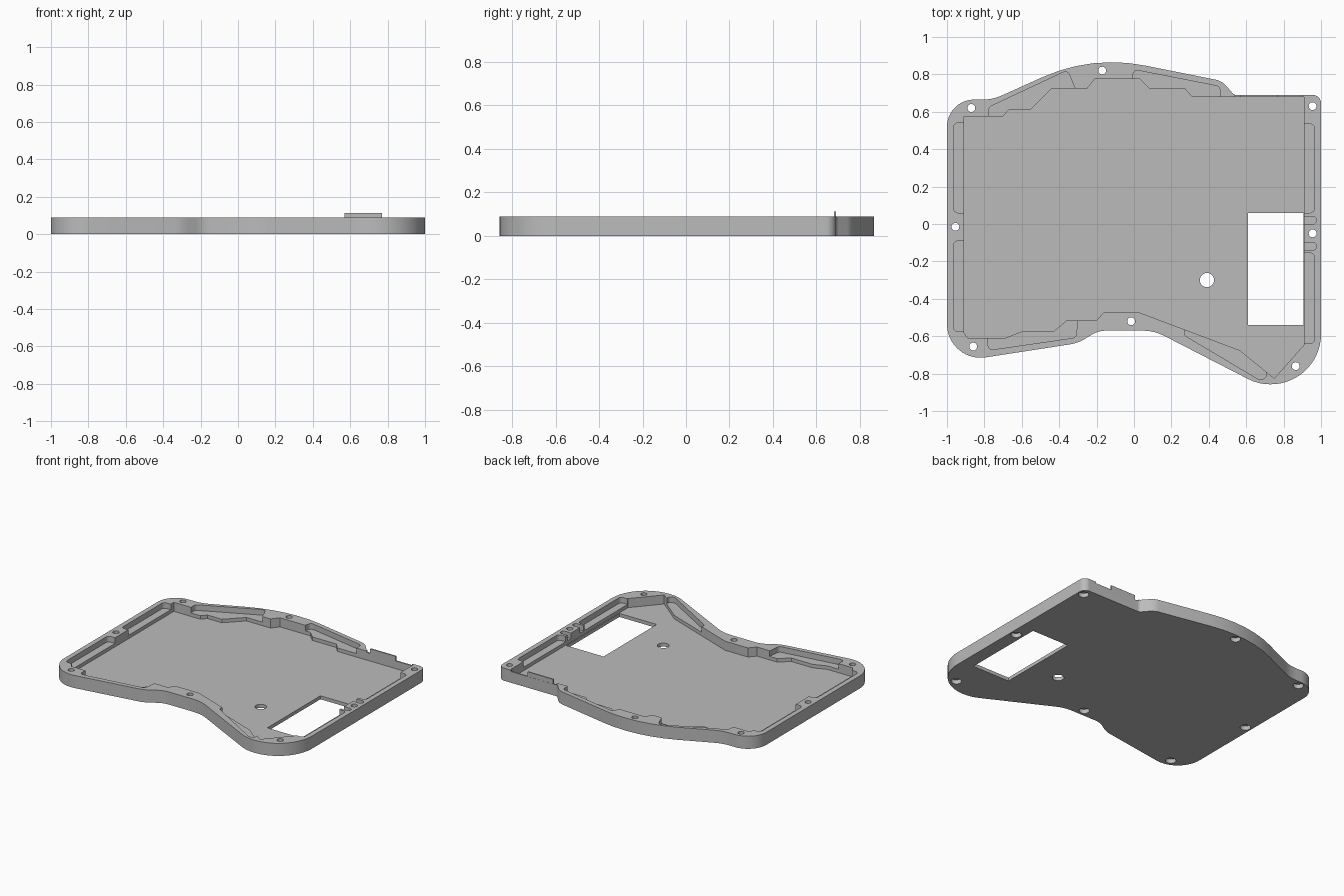
import bpy, bmesh, math
from mathutils import Vector

cube = bpy.data.objects.get("Cube")
if cube:
    bpy.data.objects.remove(cube)

HEIGHT, FLOOR, LEDGE = 0.09, 0.025, 0.05
TOP = HEIGHT + 0.05

grey = bpy.data.materials.new("plain grey")
grey.use_nodes = True
grey.diffuse_color = (0.5, 0.5, 0.5, 1)
grey.node_tree.nodes["Principled BSDF"].inputs["Base Color"].default_value = (0.5, 0.5, 0.5, 1)


def rounded(corners):
    """Anticlockwise outline from (x, y[, radius]) corners, with filleted corners."""
    out, n = [], len(corners)
    for i, c in enumerate(corners):
        p = Vector(c[:2])
        r = c[2] if len(c) > 2 else 0
        if not r:
            out.append(p)
            continue
        a = (Vector(corners[i - 1][:2]) - p).normalized()
        b = (Vector(corners[(i + 1) % n][:2]) - p).normalized()
        half = a.angle(b) / 2
        centre = p + (a + b).normalized() * (r / math.sin(half))
        start = p + a * (r / math.tan(half)) - centre
        end = p + b * (r / math.tan(half)) - centre
        a0 = math.atan2(start.y, start.x)
        sweep = math.atan2(start.x * end.y - start.y * end.x, start.dot(end))
        steps = max(4, int(abs(sweep) / 0.1))
        for k in range(steps + 1):
            t = a0 + sweep * k / steps
            out.append(centre + Vector((math.cos(t), math.sin(t))) * r)
    area = sum(out[i - 1].x * p.y - out[i - 1].y * p.x for i, p in enumerate(out))
    return out if area > 0 else out[::-1]


def prism(name, corners, z0, z1):
    """Closed solid with the outline as its base, from z0 to z1."""
    bm = bmesh.new()
    outline = rounded(corners)
    low = [bm.verts.new((p.x, p.y, z0)) for p in outline]
    high = [bm.verts.new((p.x, p.y, z1)) for p in outline]
    bm.faces.new(low[::-1])
    bm.faces.new(high)
    for i in range(len(outline)):
        bm.faces.new((low[i - 1], low[i], high[i], high[i - 1]))
    mesh = bpy.data.meshes.new(name)
    bm.to_mesh(mesh)
    bm.free()
    mesh.materials.append(grey)
    obj = bpy.data.objects.new(name, mesh)
    bpy.context.collection.objects.link(obj)
    return obj


def box(x0, x1, y0, y1):
    return [(x0, y0), (x1, y0), (x1, y1), (x0, y1)]


def disc(x, y, r, n=24):
    return [(x + r * math.cos(k * math.tau / n), y + r * math.sin(k * math.tau / n)) for k in range(n)]


def width(mesh):
    xs = [v.co.x for v in mesh.vertices] or [0]
    return max(xs) - min(xs)


def cut(body, corners, z0, z1):
    """Subtract a prism, keeping the first solver's result that leaves the body whole."""
    cutter = prism("cutter", corners, z0, z1)
    cutter.hide_render = True
    mod = body.modifiers.new("cut", 'BOOLEAN')
    mod.operation, mod.object = 'DIFFERENCE', cutter
    result = body.data
    for solver in ('EXACT', 'MANIFOLD', 'FLOAT'):
        mod.solver = solver
        bpy.context.view_layer.update()
        shape = body.evaluated_get(bpy.context.evaluated_depsgraph_get())
        mesh = bpy.data.meshes.new_from_object(shape)
        if abs(width(mesh) - width(body.data)) < 0.001 and len(mesh.polygons) > len(body.data.polygons):
            result = mesh
            break
    body.modifiers.clear()
    body.data = result
    bpy.data.objects.remove(cutter)


# Outer shell of the case
case = prism("case_tray", [
    (-1, 0.665, 0.145), (-0.756, 0.665, 0.25), (-0.225, 0.904, 0.9),
    (0.47, 0.765, 0.1), (0.535, 0.69, 0.03), (1, 0.69, 0.045),
    (1, -0.857, 0.268), (0.665, -0.857, 0.25), (0.107, -0.57, 0.25),
    (-0.19, -0.57, 0.15), (-0.3, -0.637, 0.2), (-1, -0.745, 0.18)], 0, HEIGHT)

# Main recess with stepped edges
cut(case, [
    (-0.91, 0.575), (-0.7, 0.575), (-0.67, 0.61), (-0.555, 0.61), (-0.44, 0.725),
    (-0.25, 0.725), (-0.21, 0.775), (0.03, 0.775), (0.08, 0.725), (0.27, 0.725),
    (0.31, 0.68), (0.91, 0.68), (0.91, -0.645), (0.75, -0.825), (0.565, -0.675),
    (0.02, -0.47), (-0.16, -0.47), (-0.2, -0.515), (-0.36, -0.515), (-0.43, -0.575),
    (-0.6, -0.575), (-0.69, -0.61), (-0.89, -0.61), (-0.91, -0.58)], FLOOR, TOP)

# Shallow pockets along the side rims
for side, y0, y1 in ((-1, 0.06, 0.54), (-1, -0.575, -0.09), (1, 0.06, 0.535), (1, -0.64, -0.155)):
    x = side * 0.965
    cut(case, [(side * 0.88, y0), (x, y0, 0.025), (x, y1, 0.025), (side * 0.88, y1)], LEDGE, TOP)

# Slanted pockets in the back and front rims
R = 0.025
for pocket in (
        [(-0.775, 0.5), (-0.775, 0.625, R), (-0.355, 0.822, R), (-0.305, 0.7), (-0.305, 0.5)],
        [(-0.015, 0.6), (-0.015, 0.75), (0.0, 0.825, R), (0.46, 0.735, R), (0.46, 0.6)],
        [(-0.78, -0.5), (-0.78, -0.675, R), (-0.31, -0.607, R), (-0.3, -0.5)],
        [(0.3, -0.45), (0.265, -0.592, R), (0.665, -0.83, R), (0.715, -0.83, R), (0.68, -0.7)]):
    cut(case, pocket, LEDGE, TOP)

# Small slots beside the side screw
for y in (0.02, -0.12):
    cut(case, [(0.88, y - 0.02), (0.975, y - 0.02, 0.018), (0.975, y + 0.02, 0.018), (0.88, y + 0.02)],
        LEDGE, TOP)

# Floor window and round floor hole
cut(case, box(0.61, 0.905, -0.54, 0.06), -0.05, LEDGE - 0.01)
cut(case, disc(0.39, -0.3, 0.038), -0.05, LEDGE - 0.01)

# Screw holes, counterbored from below
for x, y in ((-0.87, 0.62), (-0.17, 0.82), (0.955, 0.63), (-0.955, -0.015),
             (0.955, -0.05), (-0.86, -0.655), (-0.015, -0.52), (0.865, -0.76)):
    cut(case, disc(x, y, 0.021), -0.05, TOP)
    cut(case, disc(x, y, 0.034), -0.05, 0.03)

# Lowered thin back wall with its raised tab
cut(case, box(0.54, 0.9, 0.67, 0.72), 0.08, TOP)
tab = prism("back_tab", box(0.57, 0.77, 0.68, 0.689), 0.07, 0.113)

# Smooth rounded walls, crisp edges
for obj in (case, tab):
    bpy.ops.object.select_all(action='DESELECT')
    obj.select_set(True)
    bpy.context.view_layer.objects.active = obj
    bpy.ops.object.shade_smooth_by_angle(angle=math.radians(30))
